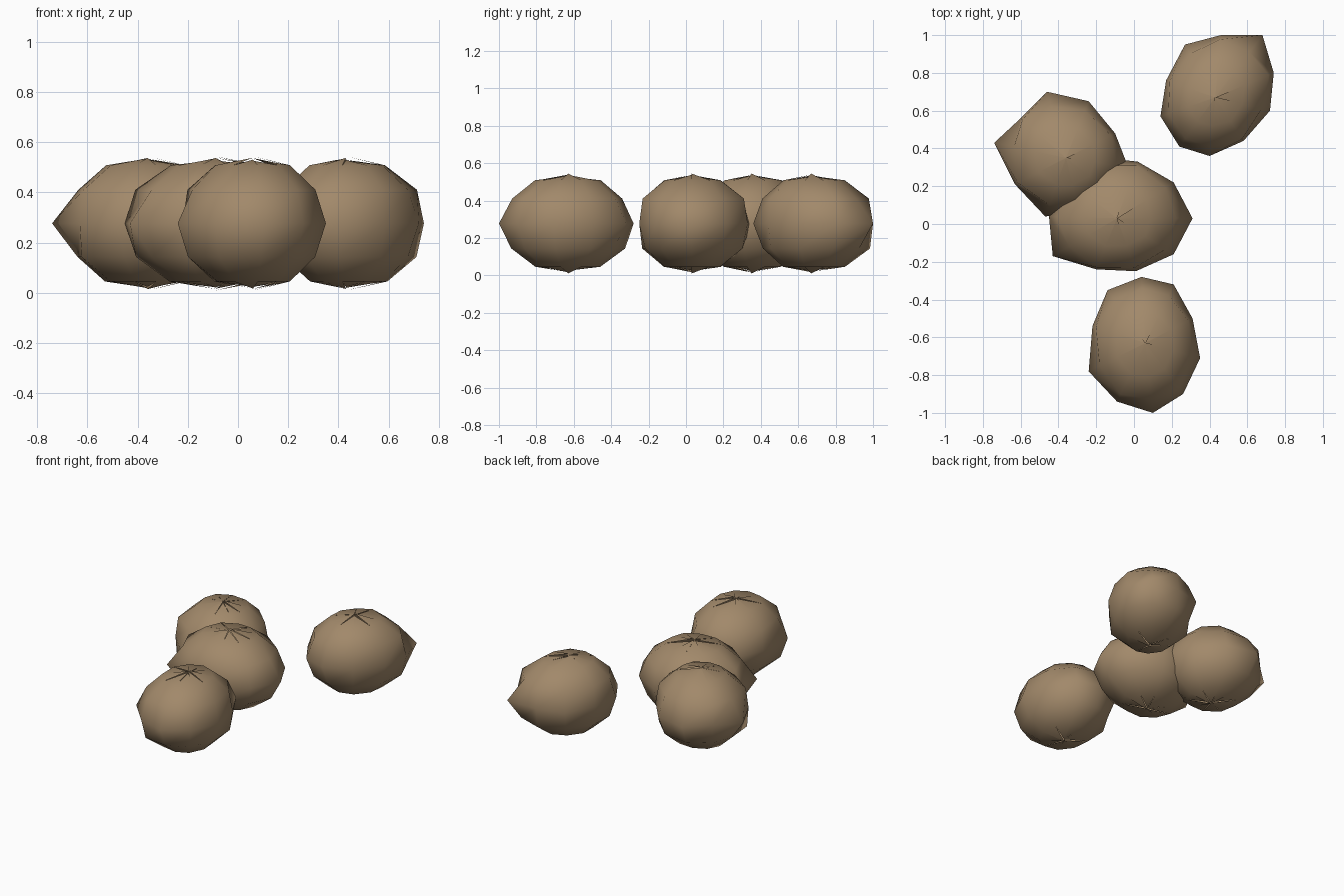
import bpy, bmesh, math, random

cube = bpy.data.objects.get("Cube")
if cube:
    bpy.data.objects.remove(cube, do_unlink=True)

random.seed(11)

skin = bpy.data.materials.new("potato_brown")
skin.use_nodes = True
colour = (0.36, 0.25, 0.145, 1)
skin.diffuse_color = colour
skin.node_tree.nodes["Principled BSDF"].inputs["Base Color"].default_value = colour

MID, HALF = 0.277, 0.267
STACKS = 6


def potato(name, centre, outline):
    """Lumpy sphere grown from its widest outline, with puckered ends."""
    cx, cy = centre
    count = len(outline)
    waist = [(x - cx, y - cy) for x, y in outline]
    # Softer outline for the rings above and below the waist
    soft = []
    for i, (x, y) in enumerate(waist):
        before, after = waist[i - 1], waist[(i + 1) % count]
        radius = (math.hypot(*before) + math.hypot(x, y) + math.hypot(*after)) / 3
        scale = radius / math.hypot(x, y)
        soft.append((x * scale, y * scale))

    bm = bmesh.new()
    rings = []
    for k in range(1, STACKS):
        angle = math.pi * k / STACKS
        middle = k == STACKS // 2
        ring = []
        for x, y in (waist if middle else soft):
            s = 1 if middle else math.sin(angle) * random.uniform(0.96, 1.03)
            z = MID - HALF * math.cos(angle)
            ring.append(bm.verts.new((cx + x * s, cy + y * s, z)))
        rings.append(ring)

    # Side skin
    for low, high in zip(rings, rings[1:]):
        for i in range(count):
            j = (i + 1) % count
            bm.faces.new((low[i], low[j], high[j], high[i]))

    # Puckered ends: every wedge has its own slightly sunken tip
    for ring, side in ((rings[0], -1), (rings[-1], 1)):
        for i in range(count):
            reach = 1 if i == 0 else random.uniform(0.93, 0.98)
            tip = bm.verts.new((cx, cy, MID + side * HALF * reach))
            wedge = (ring[i], ring[(i + 1) % count], tip)
            bm.faces.new(wedge if side > 0 else wedge[::-1])

    mesh = bpy.data.meshes.new(name)
    bm.to_mesh(mesh)
    bm.free()
    mesh.materials.append(skin)
    mesh.shade_smooth()
    obj = bpy.data.objects.new(name, mesh)
    bpy.context.collection.objects.link(obj)


# Outlines run anticlockwise seen from above
potato("front_potato", (0.06, -0.63), [
    (0.35, -0.71), (0.31, -0.50), (0.21, -0.32), (0.04, -0.28), (-0.14, -0.35),
    (-0.22, -0.54), (-0.24, -0.78), (-0.09, -0.94), (0.10, -1.0), (0.26, -0.90)])

potato("middle_potato", (-0.09, 0.03), [
    (0.31, 0.03), (0.21, 0.22), (0.02, 0.33), (-0.16, 0.35), (-0.35, 0.23),
    (-0.45, 0.04), (-0.43, -0.17), (-0.20, -0.24), (0.01, -0.25), (0.21, -0.16)])

potato("left_back_potato", (-0.36, 0.35), [
    (-0.03, 0.30), (-0.10, 0.48), (-0.24, 0.65), (-0.46, 0.70), (-0.60, 0.56),
    (-0.74, 0.43), (-0.63, 0.21), (-0.47, 0.04), (-0.29, 0.06), (-0.13, 0.17)])

potato("right_back_potato", (0.43, 0.67), [
    (0.72, 0.60), (0.74, 0.80), (0.68, 1.0), (0.46, 1.0), (0.27, 0.95),
    (0.17, 0.76), (0.14, 0.57), (0.24, 0.41), (0.40, 0.36), (0.58, 0.44)])
